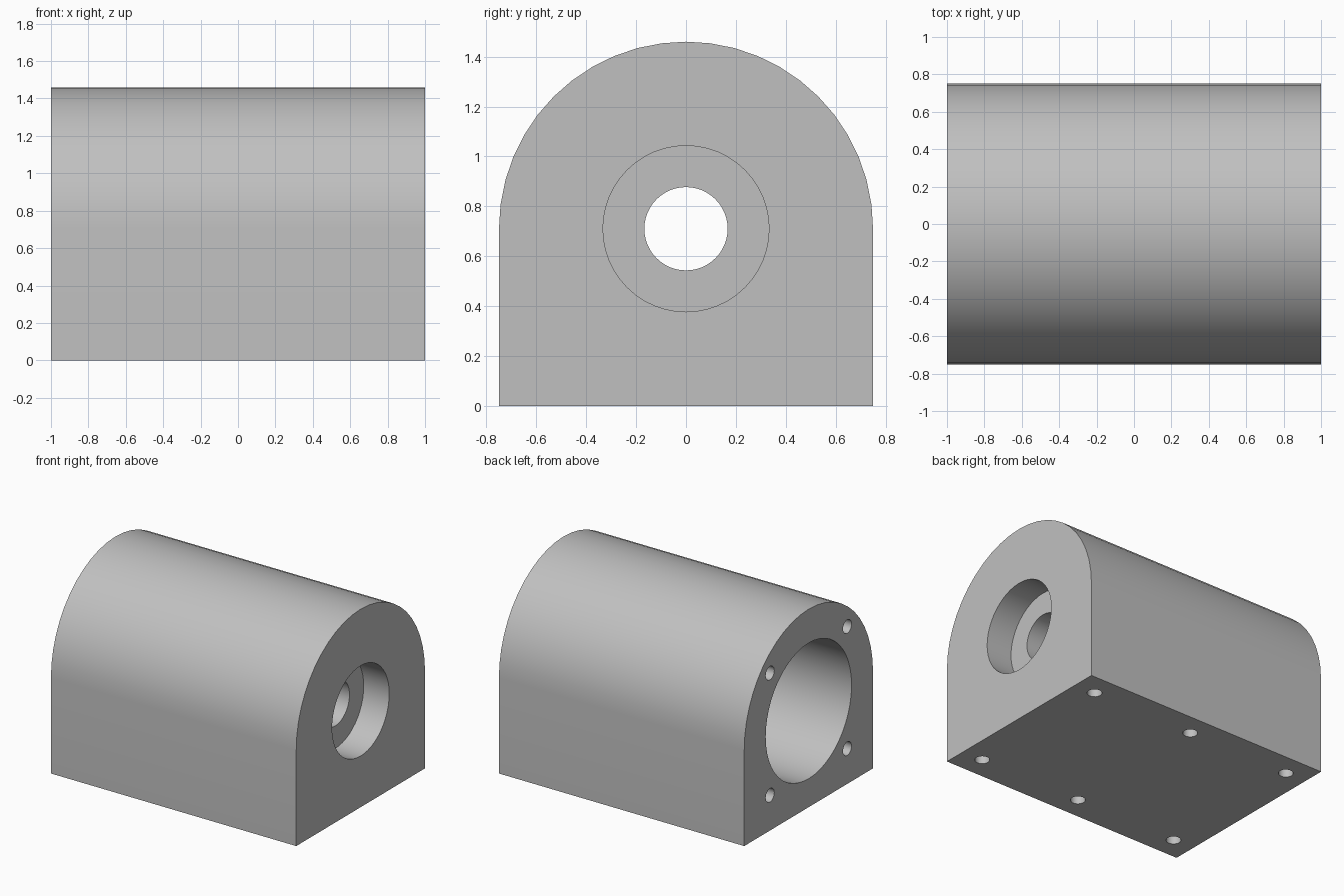
import bpy, bmesh, math
from mathutils import Matrix, Vector

if "Cube" in bpy.data.objects:
    bpy.data.objects.remove(bpy.data.objects["Cube"])

AXIS_Z = 0.71      # height of the bore axis
R = 0.75           # radius of the rounded top
ARC = 24           # segments over the half circle

grey = bpy.data.materials.new("light grey")
grey.diffuse_color = (0.53, 0.53, 0.53, 1)
grey.use_nodes = True
grey.node_tree.nodes["Principled BSDF"].inputs["Base Color"].default_value = grey.diffuse_color


def add_object(name, bm):
    bmesh.ops.recalc_face_normals(bm, faces=bm.faces[:])
    me = bpy.data.meshes.new(name)
    bm.to_mesh(me)
    bm.free()
    ob = bpy.data.objects.new(name, me)
    bpy.context.collection.objects.link(ob)
    me.materials.append(grey)
    return ob


def drill(start, end, radius, segments=48):
    """Cut a round hole between two points out of the housing."""
    start, end = Vector(start), Vector(end)
    axis = end - start
    turn = axis.to_track_quat('Z', 'Y').to_matrix().to_4x4()
    bm = bmesh.new()
    bmesh.ops.create_cone(bm, cap_ends=True, segments=segments,
                          radius1=radius, radius2=radius, depth=axis.length,
                          matrix=Matrix.Translation((start + end) / 2) @ turn)
    cutter = add_object("hole_cutter", bm)
    cutter.hide_render = True
    mod = housing.modifiers.new("hole", 'BOOLEAN')
    mod.operation = 'DIFFERENCE'
    mod.solver = 'EXACT'
    mod.object = cutter
    bpy.context.view_layer.objects.active = housing
    bpy.ops.object.modifier_apply(modifier=mod.name)
    bpy.data.objects.remove(cutter)


# Housing: arched profile extruded along x
profile = [(-R, 0), (R, 0)]
for i in range(ARC + 1):
    a = math.pi * i / ARC
    profile.append((R * math.cos(a), AXIS_Z + R * math.sin(a)))
bm = bmesh.new()
face = bm.faces.new([bm.verts.new((-1, y, z)) for y, z in profile])
ext = bmesh.ops.extrude_face_region(bm, geom=[face])
bmesh.ops.translate(bm, vec=(2, 0, 0),
                    verts=[v for v in ext["geom"] if isinstance(v, bmesh.types.BMVert)])
housing = add_object("housing", bm)

# Main bore, shaft hole and counterbore on one axis
drill((-1.1, 0, AXIS_Z), (0.5, 0, AXIS_Z), 0.5)
drill((1.1, 0, AXIS_Z), (0.792, 0, AXIS_Z), 0.333)
drill((0.3, 0, AXIS_Z), (1.05, 0, AXIS_Z), 0.167)

# Four cover screw holes around the main bore
for sy in (-1, 1):
    for sz in (-1, 1):
        y, z = sy * 0.45, AXIS_Z + sz * 0.45
        drill((-1.1, y, z), (-0.75, y, z), 0.05, 24)

# Six mounting holes in the base
for x in (-0.833, 0, 0.833):
    for y in (-0.583, 0.583):
        drill((x, y, -0.1), (x, y, 0.25), 0.05, 24)

# Smooth curved walls, sharp rims
bpy.ops.object.select_all(action='DESELECT')
housing.select_set(True)
bpy.context.view_layer.objects.active = housing
bpy.ops.object.shade_smooth_by_angle(angle=math.radians(30))
